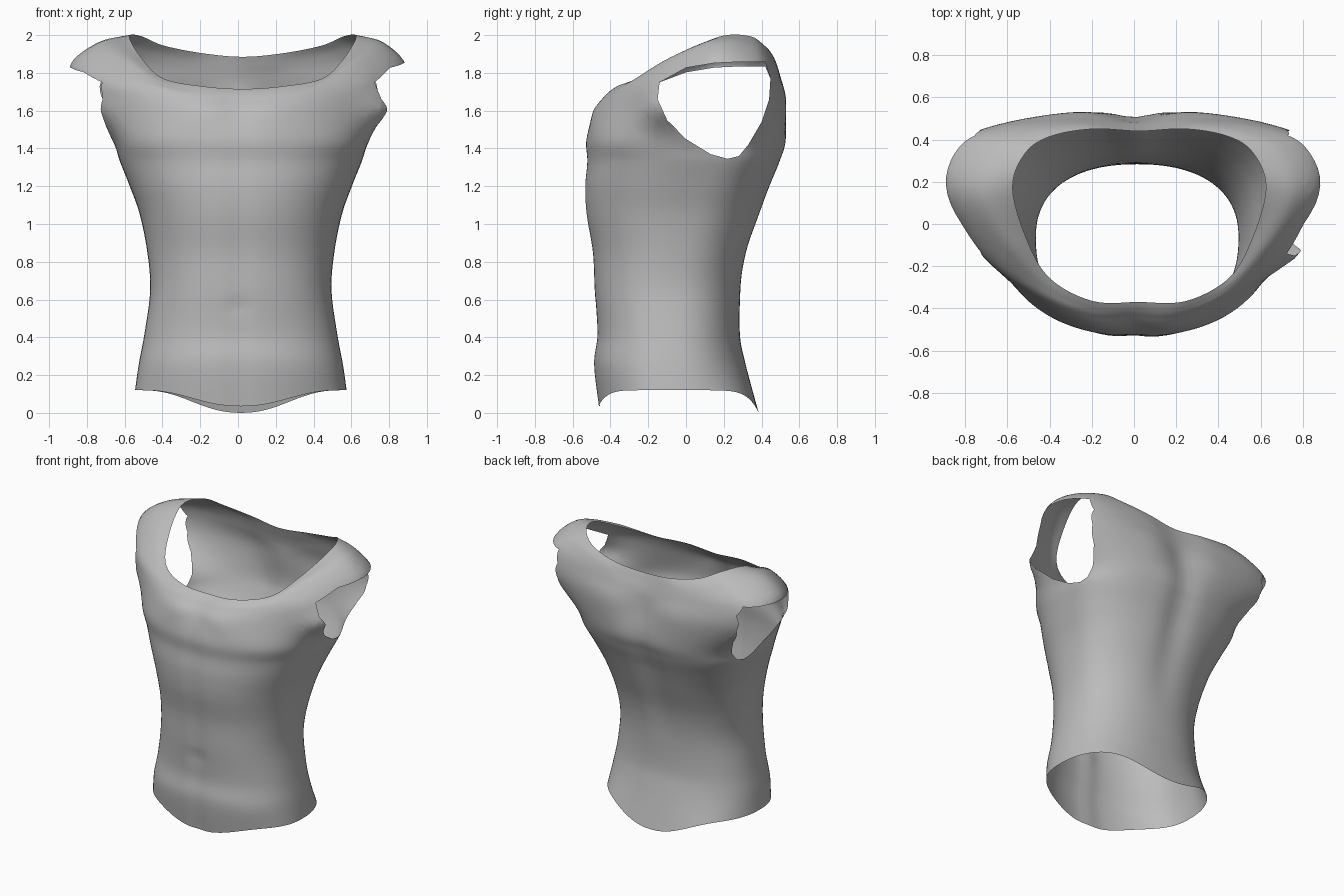
import bpy, bmesh, math
from mathutils import Vector

if "Cube" in bpy.data.objects:
    bpy.data.objects.remove(bpy.data.objects["Cube"])

N = 96      # points around
SUB = 6     # steps between key rings

# Lower body sections: z, half width, front y, back y
BODY = [(.12, .56, -.465, .385), (.26, .54, -.49, .315), (.42, .51, -.472, .285),
        (.65, .48, -.487, .29), (.85, .495, -.497, .325), (1.05, .535, -.53, .395),
        (1.2, .588, -.537, .45), (1.33, .64, -.526, .502), (1.45, .685, -.53, .535)]

# Half rings from front centre to back centre
CHEST = [(0, -.485, 1.59), (.2, -.487, 1.59), (.45, -.375, 1.61), (.7, -.16, 1.65), (.84, .12, 1.69),
         (.82, .365, 1.67), (.64, .47, 1.67), (.28, .53, 1.65), (0, .5, 1.64)]
CAP = [(0, -.435, 1.66), (.2, -.435, 1.67), (.44, -.34, 1.71), (.7, -.15, 1.765), (.88, .14, 1.84),
       (.83, .365, 1.83), (.63, .46, 1.82), (.28, .5, 1.78), (0, .475, 1.77)]
SHOULDER = [(0, -.4, 1.695), (.2, -.4, 1.705), (.43, -.3, 1.75), (.625, -.09, 1.875), (.75, .15, 1.96),
            (.69, .355, 1.94), (.52, .435, 1.91), (.28, .475, 1.86), (0, .455, 1.84)]
NECK = [(0, -.37, 1.715), (.22, -.365, 1.73), (.42, -.26, 1.77), (.53, -.08, 1.87), (.6, .17, 1.99),
        (.54, .335, 1.995), (.42, .415, 1.945), (.22, .45, 1.905), (0, .44, 1.885)]

# Armhole outline seen from the side: y, z
ARMHOLE = [(-.15, 1.66), (-.14, 1.75), (0, 1.815), (.15, 1.84), (.3, 1.847), (.42, 1.845),
           (.447, 1.77), (.44, 1.66), (.4, 1.54), (.33, 1.42), (.28, 1.36), (.22, 1.345),
           (.13, 1.37), (0, 1.45), (-.1, 1.55)]


def spline(a, b, c, d, t):
    return 0.5 * (2 * b + (c - a) * t + (2 * a - 5 * b + 4 * c - d) * t * t
                  + (3 * b - a - 3 * c + d) * t ** 3)


def ramp(x, lo, hi):
    return min(1, max(0, (x - lo) / (hi - lo)))


def section(z, w, yf, yb, bottom):
    """Rounded body section; the lowest one dips at front and back."""
    ring = []
    yc = -.08 + .15 * ramp(z, .6, 1.4)
    back_power = .85 - .25 * ramp(z, .95, 1.35)
    for i in range(N):
        t = 2 * math.pi * i / N
        c, s = math.cos(t), math.sin(t)
        d, power = (yc - yf, .85) if c > 0 else (yb - yc, back_power)
        y = yc - math.copysign(abs(c) ** power, c) * d
        x = .015 + w * math.copysign(abs(s) ** .9, s)
        dip = (.085 if c > 0 else .12) * abs(c) ** 7 if bottom else 0
        ring.append(Vector((x, y, z - dip)))
    return ring


def mirrored_ring(half, shift):
    """Smooth closed ring from a half outline."""
    pts = [Vector(p) for p in half]
    pts += [Vector((-p.x, p.y, p.z)) for p in pts[-2:0:-1]]
    n, ring = len(pts), []
    for i in range(N):
        u = i * n / N
        k = int(u)
        ring.append(spline(*(pts[(k + j) % n] for j in (-1, 0, 1, 2)), u - k) + Vector((shift, 0, 0)))
    return ring


def relief(p):
    """Spine groove, breastbone groove, navel and flared armhole fronts."""
    fade = 1 - ramp(p.z, 1.45, 1.75)
    if abs(p.x) > .45:
        flare = math.exp(-((p.y + .13) / .09) ** 2 - ((p.z - 1.61) / .09) ** 2)
        p.x += .07 * flare if p.x > 0 else -.02 * flare
    if p.y > 0:
        p.y -= .03 * fade * ramp(p.z, .6, 1.2) * math.exp(-(p.x / .1) ** 2)
    else:
        p.y += .01 * fade * math.exp(-(p.x / .06) ** 2)
        p.y += .012 * math.exp(-(p.x / .06) ** 2 - ((p.z - .56) / .03) ** 2)
    return p


# Torso shell lofted through the key rings
keys = [section(*row, i == 0) for i, row in enumerate(BODY)]
keys += [mirrored_ring(CHEST, .005), mirrored_ring(CAP, 0),
         mirrored_ring(SHOULDER, .015), mirrored_ring(NECK, .025)]
bm = bmesh.new()
rows = []
last = len(keys) - 1
for k in range(last):
    quad = [keys[min(last, max(0, k + j))] for j in (-1, 0, 1, 2)]
    for step in range(SUB + (k == last - 1)):
        rows.append([bm.verts.new(relief(spline(*(r[i] for r in quad), step / SUB)))
                     for i in range(N)])
for low, high in zip(rows, rows[1:]):
    for i in range(N):
        j = (i + 1) % N
        bm.faces.new((low[i], low[j], high[j], high[i]))

# Armholes: score the outline on each side, then remove the inside
for side in (1, -1):
    outline = [Vector((0, y, z + (.012 * side if z > 1.8 else 0))) for y, z in ARMHOLE]
    edges = []
    for a, b in zip(outline, outline[1:] + outline[:1]):
        d = b - a
        edges.append((a, Vector((0, d.z, -d.y)).normalized()))

    def near(face):
        c = face.calc_center_median()
        return c.x * side > .5 and 1.28 < c.z < 1.92 and -.25 < c.y < .5

    for a, normal in edges:
        faces = [f for f in bm.faces if near(f)]
        geom = faces + list({e for f in faces for e in f.edges}) + list({v for f in faces for v in f.verts})
        bmesh.ops.bisect_plane(bm, geom=geom, dist=1e-5, plane_co=a, plane_no=normal)
    centre = Vector((0, .18, 1.62))
    signs = [(a, n if (centre - a).dot(n) > 0 else -n) for a, n in edges]
    inside = [f for f in bm.faces if near(f)
              and all((f.calc_center_median() - a).dot(n) > 0 for a, n in signs)]
    bmesh.ops.delete(bm, geom=inside, context='FACES')

mesh = bpy.data.meshes.new("torso_shell")
bm.to_mesh(mesh)
bm.free()
torso = bpy.data.objects.new("torso_shell", mesh)
bpy.context.collection.objects.link(torso)

grey = bpy.data.materials.new("plain grey")
grey.diffuse_color = (.5, .5, .5, 1)
grey.use_nodes = True
grey.node_tree.nodes["Principled BSDF"].inputs["Base Color"].default_value = grey.diffuse_color
mesh.materials.append(grey)

bpy.context.view_layer.objects.active = torso
torso.select_set(True)
bpy.ops.object.shade_smooth_by_angle(angle=math.radians(50))
